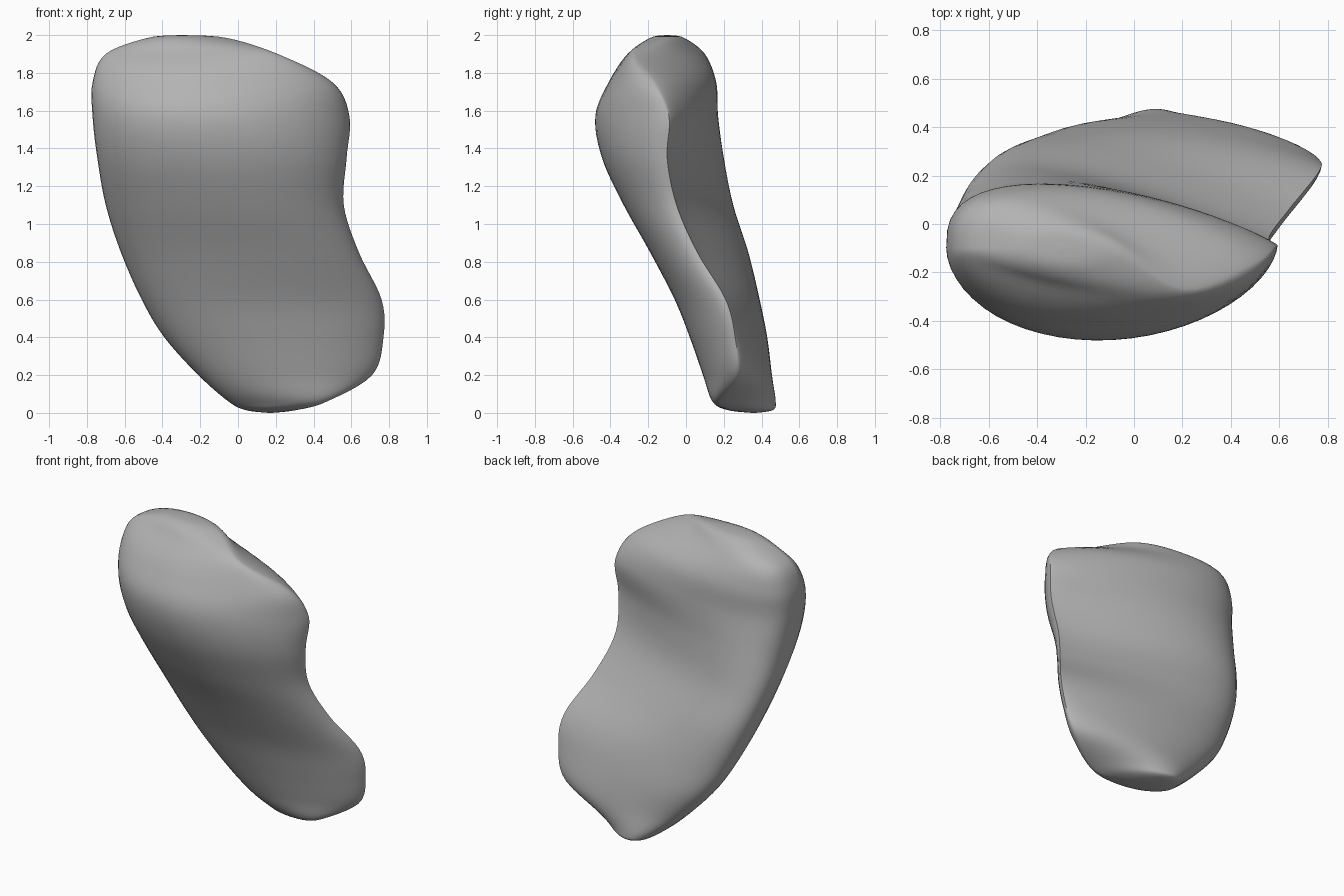
import bpy, bmesh, math
from mathutils import Vector

default = bpy.data.objects.get("Cube")
if default:
    bpy.data.objects.remove(default, do_unlink=True)

# Cross-sections from top to bottom:
# height, rounded side x, sharp side x, rounded side y, sharp side y, front y, back y
SECTIONS = [
    (2.0, -.31, -.29, -.1, -.1, -.11, -.09),
    (1.985, -.48, -.06, -.1, -.13, -.19, -.01),
    (1.9, -.7, .21, -.1, -.27, -.31, .1),
    (1.75, -.77, .5, -.1, -.17, -.41, .16),
    (1.57, -.77, .59, -.09, -.09, -.48, .17),
    (1.35, -.745, .575, -.05, -.1, -.445, .2),
    (1.1, -.7, .56, .05, -.05, -.33, .25),
    (.85, -.62, .64, .13, .06, -.19, .33),
    (.6, -.51, .76, .2, .21, -.06, .39),
    (.4, -.39, .77, .25, .26, .02, .43),
    (.2, -.21, .71, .28, .27, .09, .455),
    (.06, -.05, .47, .3, .18, .14, .475),
    (.015, .04, .31, .34, .27, .22, .46),
    (0, .16, .18, .36, .36, .35, .37),
]
STEPS = 6       # rings between two sections
HALF = 28       # points along each half of a ring


def spline(a, b, c, d, t):
    """Catmull-Rom value between b and c."""
    return b + .5 * t * (c - a + t * (2*a - 5*b + 4*c - d + t * (3*(b - c) + d - a)))


def bulge(u, rise, fall):
    """Hump from 0 to 1 and back to 0, with its own bluntness at each end."""
    peak = rise / (rise + fall)
    top = peak ** rise * (1 - peak) ** fall
    return max(u, 0) ** rise * max(1 - u, 0) ** fall / top


def half_ring(row, limit, rise, fall):
    """Curve from the rounded side to the sharp side that reaches the limit."""
    z, x0, x1, y0, y1 = row[:5]
    us = [(1 - math.cos(math.pi * i / HALF)) / 2 for i in range(HALF + 1)]
    hump = [bulge(u, rise, fall) for u in us]
    line = [y0 + (y1 - y0) * u for u in us]
    size = min(abs(limit - l) / h for l, h in zip(line, hump) if h > .4)
    sign = 1 if limit > y0 else -1
    return [Vector((x0 + (x1 - x0) * u, l + sign * size * h, z))
            for u, l, h in zip(us, line, hump)]


def ring(row):
    arch = max(math.sin(math.pi * min(max(row[0], 0), 2) / 2), 0) ** 1.5
    front = half_ring(row, row[5], .5, .6)
    back = half_ring(row, row[6], .35, .55 + .6 * arch)
    return front + back[-2:0:-1]


# Smooth rows between the sections
rows = []
last = len(SECTIONS) - 1
for i in range(last):
    near = [SECTIONS[min(max(i + k, 0), last)] for k in (-1, 0, 1, 2)]
    for s in range(STEPS):
        rows.append([spline(*vals, s / STEPS) for vals in zip(*near)])
rows.append(SECTIONS[-1])

# Skin the rings into one closed body
bm = bmesh.new()
rings = [[bm.verts.new(p) for p in ring(r)] for r in rows]
for upper, lower in zip(rings, rings[1:]):
    n = len(upper)
    for j in range(n):
        k = (j + 1) % n
        bm.faces.new((upper[j], lower[j], lower[k], upper[k]))
bm.faces.new(rings[0])
bm.faces.new(rings[-1])
bmesh.ops.recalc_face_normals(bm, faces=bm.faces)
mesh = bpy.data.meshes.new("curved_body")
bm.to_mesh(mesh)
bm.free()

# Plain grey finish
grey = bpy.data.materials.new("plain_grey")
grey.use_nodes = True
colour = (.45, .45, .45, 1)
grey.diffuse_color = colour
grey.node_tree.nodes["Principled BSDF"].inputs["Base Color"].default_value = colour
mesh.materials.append(grey)

body = bpy.data.objects.new("curved_body", mesh)
bpy.context.collection.objects.link(body)
bpy.ops.object.select_all(action="DESELECT")
body.select_set(True)
bpy.context.view_layer.objects.active = body
bpy.ops.object.shade_smooth_by_angle(angle=math.radians(50))
